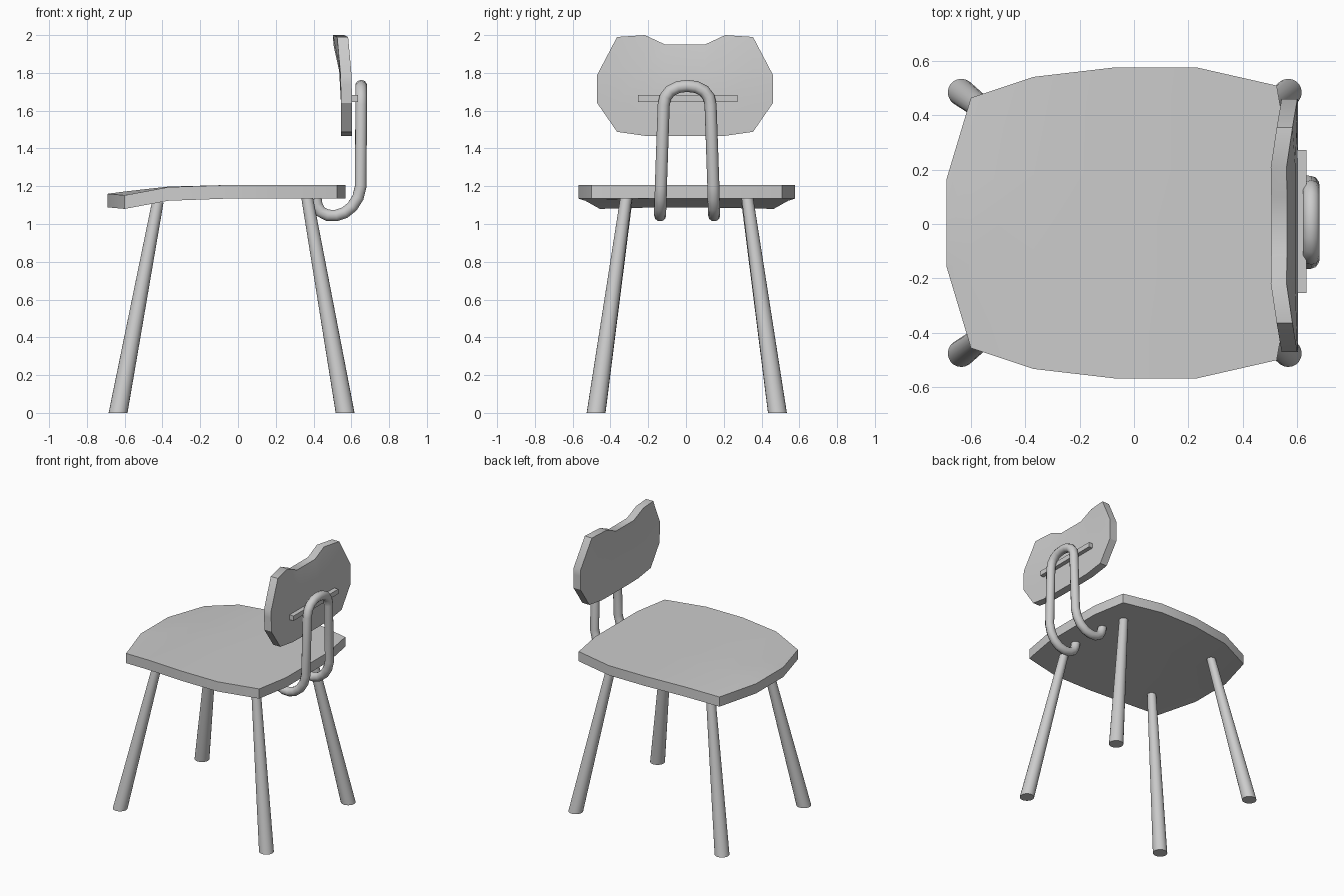
import bpy, bmesh
from math import radians
from mathutils import Vector

if "Cube" in bpy.data.objects:
    bpy.data.objects.remove(bpy.data.objects["Cube"])

CY = 0.004  # y of the symmetry plane


def finish(ob, angle=30):
    bpy.ops.object.select_all(action='DESELECT')
    ob.select_set(True)
    bpy.context.view_layer.objects.active = ob
    bpy.ops.object.shade_smooth_by_angle(angle=radians(angle))


def slab(name, columns, offset):
    """Skin a grid of points, then thicken it along offset."""
    bm = bmesh.new()
    grid = [[bm.verts.new(p) for p in col] for col in columns]
    for a, b in zip(grid, grid[1:]):
        for i in range(len(a) - 1):
            bm.faces.new((a[i], a[i + 1], b[i + 1], b[i]))
    ext = bmesh.ops.extrude_face_region(bm, geom=bm.faces[:], use_keep_orig=True)
    moved = [v for v in ext['geom'] if isinstance(v, bmesh.types.BMVert)]
    bmesh.ops.translate(bm, verts=moved, vec=offset)
    bmesh.ops.recalc_face_normals(bm, faces=bm.faces[:])
    me = bpy.data.meshes.new(name)
    bm.to_mesh(me)
    bm.free()
    ob = bpy.data.objects.new(name, me)
    bpy.context.collection.objects.link(ob)
    finish(ob)


# Seat: x, half width, height at edge, height at middle
seat = [(-0.69, 0.16, 1.16, 1.16), (-0.60, 0.46, 1.152, 1.172),
        (-0.37, 0.537, 1.195, 1.198), (-0.07, 0.572, 1.206, 1.206),
        (0.23, 0.572, 1.206, 1.206), (0.525, 0.505, 1.206, 1.206),
        (0.57, 0.25, 1.206, 1.206)]
slab("seat",
     [[(x, CY + w * f, ze if abs(f) == 1 else zm) for f in (-1, -1/3, 1/3, 1)]
      for x, w, ze, zm in seat], (0, 0, -0.072))

# Backrest: y, heights of the four rows, x of the top point
half = [(0.465, (1.64, 1.69, 1.74, 1.79), 0.543),
        (0.36, (1.488, 1.64, 1.81, 1.99), 0.525),
        (0.213, (1.467, 1.64, 1.81, 2.0), 0.503),
        (0.105, (1.465, 1.64, 1.81, 1.95), 0.505)]
sides = [(-y, z, x) for y, z, x in half] + half[::-1]
slab("backrest",
     [[(x, y - 0.005, z) for x, z in zip((0.545, 0.545, xt * 0.2 + 0.435, xt), zs)]
      for y, zs, xt in sides], (0.058, 0, 0))


# Tapered splayed legs
def leg(name, foot, top):
    foot, top = Vector(foot), Vector(top)
    bm = bmesh.new()
    rings = []
    for c, r in ((foot, 0.05), (top, 0.031)):
        ring = bmesh.ops.create_circle(bm, cap_ends=True, segments=20, radius=r)['verts']
        bmesh.ops.translate(bm, verts=ring, vec=c)
        rings.append(ring)
    for i in range(20):
        j = (i + 1) % 20
        bm.faces.new((rings[0][i], rings[0][j], rings[1][j], rings[1][i]))
    bmesh.ops.recalc_face_normals(bm, faces=bm.faces[:])
    me = bpy.data.meshes.new(name)
    bm.to_mesh(me)
    bm.free()
    ob = bpy.data.objects.new(name, me)
    bpy.context.collection.objects.link(ob)
    finish(ob, 40)


for s, side in ((-1, "right"), (1, "left")):
    leg("front_leg_" + side, (-0.635, CY + s * 0.48, 0), (-0.425, CY + s * 0.32, 1.115))
    leg("back_leg_" + side, (0.567, CY + s * 0.48, 0), (0.365, CY + s * 0.32, 1.145))

# Bent tube holding the backrest
arm = [(0.412, 0.143, 1.135), (0.418, 0.143, 1.10), (0.437, 0.143, 1.065),
       (0.475, 0.143, 1.046), (0.52, 0.143, 1.045), (0.565, 0.143, 1.06),
       (0.605, 0.142, 1.092), (0.635, 0.14, 1.14), (0.65, 0.139, 1.20),
       (0.652, 0.124, 1.63), (0.652, 0.115, 1.672), (0.652, 0.09, 1.704),
       (0.652, 0.048, 1.725)]
path = arm + [(0.652, 0, 1.731)] + [(x, -y, z) for x, y, z in reversed(arm)]
cu = bpy.data.curves.new("support_tube", 'CURVE')
cu.dimensions = '3D'
cu.bevel_depth = 0.032
cu.bevel_resolution = 3
cu.use_fill_caps = True
sp = cu.splines.new('POLY')
sp.points.add(len(path) - 1)
for p, (x, y, z) in zip(sp.points, path):
    p.co = (x, y + 0.006, z, 1)
tube = bpy.data.objects.new("support_tube", cu)
bpy.context.collection.objects.link(tube)
bpy.ops.object.select_all(action='DESELECT')
tube.select_set(True)
bpy.context.view_layer.objects.active = tube
bpy.ops.object.convert(target='MESH')
finish(bpy.context.view_layer.objects.active, 45)

# Crossbar between tube and backrest
bpy.ops.mesh.primitive_cube_add(size=1, location=(0.616, 0.009, 1.664))
bar = bpy.context.object
bar.name = "crossbar"
bar.scale = (0.036, 0.525, 0.036)
